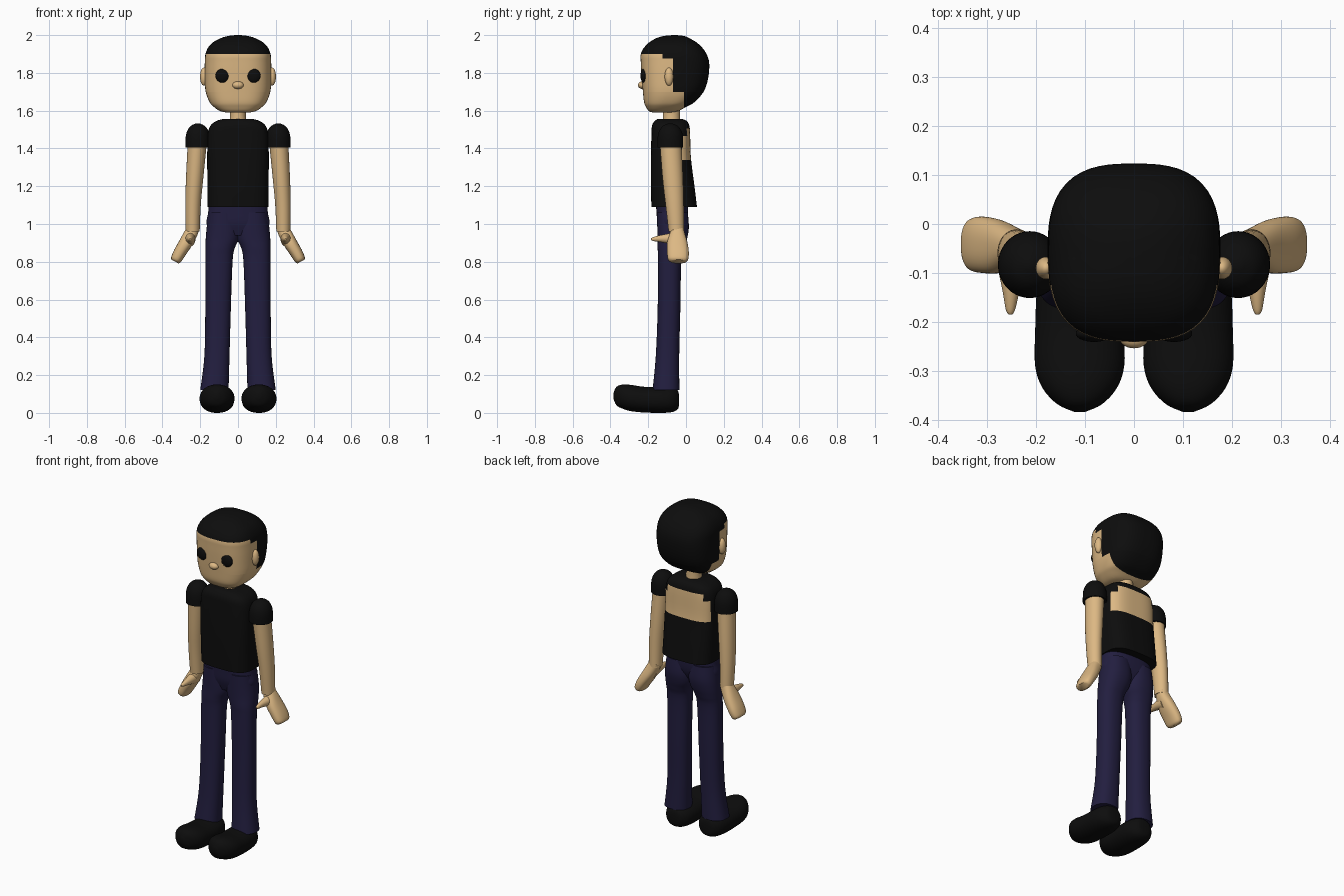
import bpy, bmesh, math
from mathutils import Matrix, Vector

if "Cube" in bpy.data.objects:
    bpy.data.objects.remove(bpy.data.objects["Cube"])


def material(name, rgb):
    m = bpy.data.materials.new(name)
    m.diffuse_color = (*rgb, 1)
    m.use_nodes = True
    m.node_tree.nodes["Principled BSDF"].inputs["Base Color"].default_value = m.diffuse_color
    return m


SKIN = material("skin", (0.72, 0.48, 0.23))
BLACK = material("black", (0.004, 0.004, 0.004))
NAVY = material("navy", (0.016, 0.013, 0.05))
X, Y, Z = Vector((1, 0, 0)), Vector((0, 1, 0)), Vector((0, 0, 1))


def smooth_rows(rows, steps):
    """Catmull-Rom interpolation between cross-section rows."""
    out = []
    for i in range(len(rows) - 1):
        a, b, c, d = (rows[min(max(i + k, 0), len(rows) - 1)] for k in (-1, 0, 1, 2))
        for s in range(steps):
            t = s / steps
            out.append([0.5 * (2 * q + (r - p) * t + (2 * p - 5 * q + 4 * r - w) * t * t
                               + (3 * q - p - 3 * r + w) * t ** 3)
                        for p, q, r, w in zip(a, b, c, d)])
    out.append(list(rows[-1]))
    return out


def loft(rows, exp=2.0, axes=(X, Y, Z), origin=(0, 0, 0), n=40, steps=4):
    """Rows are (t, u0, u1, v0, v1): superellipse in that box, at t on the third axis."""
    bm = bmesh.new()
    U, V, T = axes
    rings = []
    for t, u0, u1, v0, v1 in smooth_rows(rows, steps):
        ring = []
        for k in range(n):
            a = 2 * math.pi * k / n
            c, s = math.cos(a), math.sin(a)
            r = (abs(c) ** exp + abs(s) ** exp) ** (-1 / exp)
            u = (u0 + u1) / 2 + (u1 - u0) / 2 * c * r
            v = (v0 + v1) / 2 + (v1 - v0) / 2 * s * r
            ring.append(bm.verts.new(Vector(origin) + U * u + V * v + T * t))
        rings.append(ring)
    for a, b in zip(rings, rings[1:]):
        for k in range(n):
            j = (k + 1) % n
            bm.faces.new((a[k], a[j], b[j], b[k]))
    bm.faces.new(rings[0])
    bm.faces.new(rings[-1])
    bmesh.ops.recalc_face_normals(bm, faces=bm.faces)
    return bm


def ball(center, radii):
    bm = bmesh.new()
    bmesh.ops.create_uvsphere(bm, u_segments=28, v_segments=16, radius=1,
                              matrix=Matrix.Translation(center) @ Matrix.Diagonal((*radii, 1)))
    return bm


def finish(bm, name, mat, mirror=False):
    me = bpy.data.meshes.new(name)
    bm.to_mesh(me)
    bm.free()
    ob = bpy.data.objects.new(name, me)
    bpy.context.collection.objects.link(ob)
    me.materials.append(mat)
    bpy.ops.object.select_all(action='DESELECT')
    ob.select_set(True)
    bpy.context.view_layer.objects.active = ob
    bpy.ops.object.shade_smooth_by_angle(angle=math.radians(45))
    if mirror:
        mod = ob.modifiers.new("mirror", 'MIRROR')
        mod.use_mirror_merge = False
    return ob


def split(bm, cuts, test, yes, no):
    """Cut along planes, then part the faces into two objects by a position test."""
    for axis, d in cuts:
        bmesh.ops.bisect_plane(bm, geom=bm.verts[:] + bm.edges[:] + bm.faces[:],
                               plane_co=axis * d, plane_no=axis)
    other = bm.copy()
    for b, keep, (name, mat) in ((bm, True, yes), (other, False, no)):
        drop = [f for f in b.faces if test(f.calc_center_median()) != keep]
        bmesh.ops.delete(b, geom=drop, context='FACES')
        finish(b, name, mat)


def sym(rows):
    """(z, half width, y0, y1) to a full row."""
    return [(z, -w, w, a, b) for z, w, a, b in rows]


# head, parted into face and hair along a stepped hairline
head = loft(sym([(1.59, .06, -.175, -.08), (1.598, .095, -.197, -.04), (1.62, .128, -.212, .0),
                 (1.645, .15, -.222, .045), (1.70, .171, -.228, .093), (1.77, .176, -.234, .117),
                 (1.85, .176, -.239, .123), (1.905, .171, -.238, .106), (1.95, .146, -.208, .07),
                 (1.98, .10, -.165, .025), (1.995, .055, -.12, -.01), (2.0, .012, -.07, -.05)]),
            exp=2.8, n=64)
split(head, [(Z, 1.9), (Z, 1.875), (Z, 1.7), (Y, -.125), (Y, -.07), (Y, -.01)],
      lambda p: p.z > 1.9 or (p.y > -.125 and p.z > 1.875) or (p.y > -.07 and p.z > 1.7) or p.y > -.01,
      ("hair", BLACK), ("face", SKIN))
finish(ball((.082, -.224, 1.785), (.037, .017, .037)), "eyes", BLACK, True)
finish(ball((.18, -.09, 1.78), (.021, .023, .048)), "ears", SKIN, True)
finish(ball((0, -.232, 1.735), (.03, .022, .02)), "nose", SKIN)
finish(loft(sym([(1.52, .048, -.125, -.03), (1.57, .042, -.122, -.032), (1.63, .042, -.122, -.032)])),
       "neck", SKIN)

# torso, parted into shirt and the bare patch on the back
torso = loft(sym([(1.09, .162, -.183, .058), (1.2, .162, -.186, .045), (1.35, .163, -.186, .026),
                  (1.47, .16, -.183, .022), (1.52, .146, -.18, .018), (1.545, .115, -.166, .004),
                  (1.556, .08, -.15, -.02)]), exp=3.2, n=64)
split(torso, [(Z, 1.34), (Z, 1.465), (Z, 1.505), (Y, -.02), (X, .12), (X, -.12)],
      lambda p: 1.34 < p.z < (1.505 if abs(p.x) < .12 else 1.465) and p.y > -.02,
      ("bare_back", SKIN), ("shirt", BLACK))

# sleeves and arms
finish(loft([(z, .213 - r, .213 + r, -.083 - r * 1.05, -.083 + r * 1.05) for z, r in
             ((1.405, .065), (1.46, .064), (1.495, .055), (1.52, .036), (1.533, .008))]),
       "sleeves", BLACK, True)
finish(loft([(.96, .203, .277, -.092, -.01), (1.1, .197, .279, -.108, -.012),
             (1.25, .183, .275, -.125, -.016), (1.45, .163, .265, -.14, -.025)]),
       "arms", SKIN, True)

# mitten hands slanting outwards, with thumbs pointing forwards
down = Vector((.47, 0, -.88)).normalized()
across = Vector((.88, 0, .47)).normalized()
finish(loft([(-.02, -.03, .03, -.03, .03), (.02, -.036, .034, -.04, .038), (.08, -.036, .035, -.055, .053),
             (.14, -.03, .036, -.055, .06), (.18, -.026, .032, -.05, .056), (.193, -.018, .024, -.035, .045)],
            exp=2.4, axes=(across, Y, down), origin=(.24, -.045, .97)), "hands", SKIN, True)
finish(loft([(.04, .225, .285, .88, .965), (.09, .228, .278, .895, .95), (.14, .235, .268, .905, .94),
             (.175, .243, .262, .91, .93), (.185, .249, .256, .917, .924)], axes=(X, Z, -Y), n=24),
       "thumbs", SKIN, True)

# trousers
finish(loft(sym([(.94, .13, -.13, -.03), (1.0, .166, -.15, .0), (1.06, .158, -.156, .01),
                 (1.12, .154, -.16, .01)]), exp=2.5), "trouser_hips", NAVY)
finish(loft([(.12, .05, .2, -.177, -.035), (.3, .045, .178, -.16, -.036), (.55, .038, .173, -.15, -.03),
             (.8, .029, .172, -.148, -.025), (.87, .018, .172, -.15, -.01), (.92, -.004, .171, -.15, .005),
             (.98, -.01, .166, -.152, .015), (1.06, 0, .157, -.155, .01)], exp=2.3),
       "trouser_legs", NAVY, True)

# rounded shoes, lofted from heel to toe
finish(loft([(.037, .08, .14, .04, .095), (.045, .06, .16, .018, .12), (.075, .035, .185, .004, .133),
             (.13, .022, .198, 0, .136), (.22, .02, .202, .002, .138), (.29, .02, .202, .009, .148),
             (.335, .035, .187, .022, .15), (.368, .065, .157, .04, .138), (.384, .10, .122, .075, .105)],
            exp=2.2, axes=(X, Z, -Y)), "shoes", BLACK, True)
